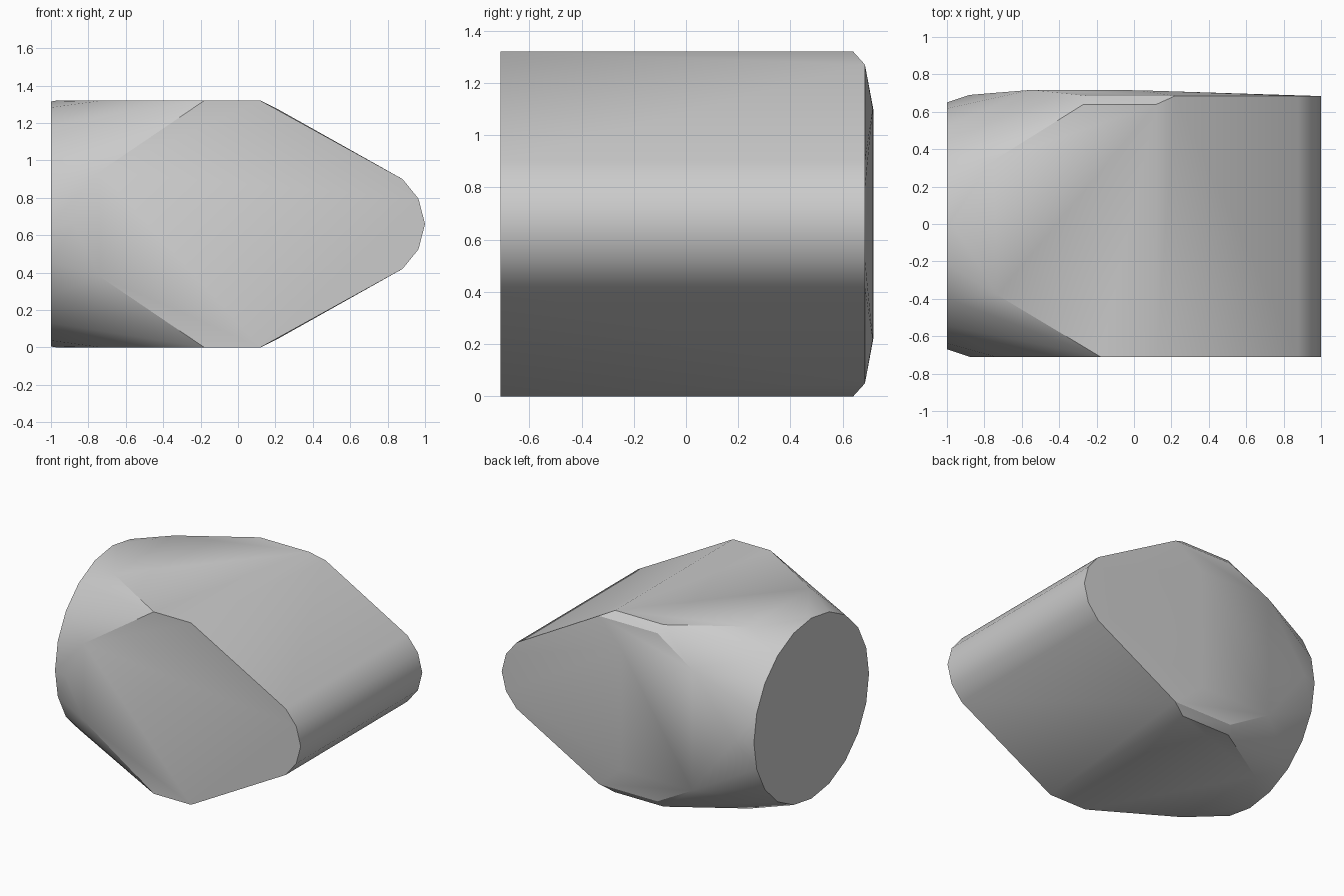
import bpy, bmesh
from math import cos, sin, pi, radians

cube = bpy.data.objects.get("Cube")
if cube:
    bpy.data.objects.remove(cube)

MID = 0.66  # height of the axis; the block mirrors above and below it


def mirrored(points):
    """Offsets from the axis height, repeated above and below."""
    return [(x, y, MID + s * h) for x, y, h in points for s in (1, -1)]


# Wedge: rounded nose and sloping sides, swept from front to back
nose = [(1.0, 0.0), (0.965, 0.135), (0.88, 0.24)]
points = mirrored([(x, y, h) for x, h in nose for y in (-0.71, 0.685)])

# Front face corners
points += mirrored([(0.12, -0.71, 0.66), (-0.18, -0.71, 0.66),
                    (-0.74, -0.71, 0.28), (-0.88, -0.71, 0)])

# Bulging back face with its chamfered top and bottom edges
points += mirrored([(0.12, 0.64, 0.66), (-0.27, 0.64, 0.66),
                    (0.22, 0.685, 0.61), (-0.25, 0.685, 0.61),
                    (-0.55, 0.717, 0.44), (0.02, 0.715, 0.44),
                    (-0.88, 0.69, 0)])

# Top and bottom corners where they meet the cone
points += mirrored([(-0.73, -0.38, 0.66), (-0.75, 0.34, 0.66),
                    (-0.97, 0, 0.66)])

# Round end of the cone
SIDES = 20
for i in range(SIDES):
    a = 2 * pi * i / SIDES
    points.append((-1, -0.01 + 0.66 * cos(a), MID + 0.655 * sin(a)))

# Close the corners into one solid block
bm = bmesh.new()
for p in points:
    bm.verts.new(p)
bmesh.ops.remove_doubles(bm, verts=bm.verts, dist=0.001)
hull = bmesh.ops.convex_hull(bm, input=bm.verts)
inside = [g for g in hull["geom_interior"] if isinstance(g, bmesh.types.BMVert)]
bmesh.ops.delete(bm, geom=inside, context='VERTS')
bmesh.ops.dissolve_limit(bm, angle_limit=radians(1), verts=bm.verts, edges=bm.edges)
bmesh.ops.recalc_face_normals(bm, faces=bm.faces)
mesh = bpy.data.meshes.new("tapered_block")
bm.to_mesh(mesh)
bm.free()

block = bpy.data.objects.new("tapered_block", mesh)
bpy.context.collection.objects.link(block)

# Plain grey material
grey = bpy.data.materials.new("light_grey")
grey.use_nodes = True
colour = (0.6, 0.6, 0.6, 1)
grey.diffuse_color = colour
grey.node_tree.nodes["Principled BSDF"].inputs["Base Color"].default_value = colour
mesh.materials.append(grey)

bpy.ops.object.select_all(action='DESELECT')
block.select_set(True)
bpy.context.view_layer.objects.active = block
bpy.ops.object.shade_smooth_by_angle(angle=radians(30))
